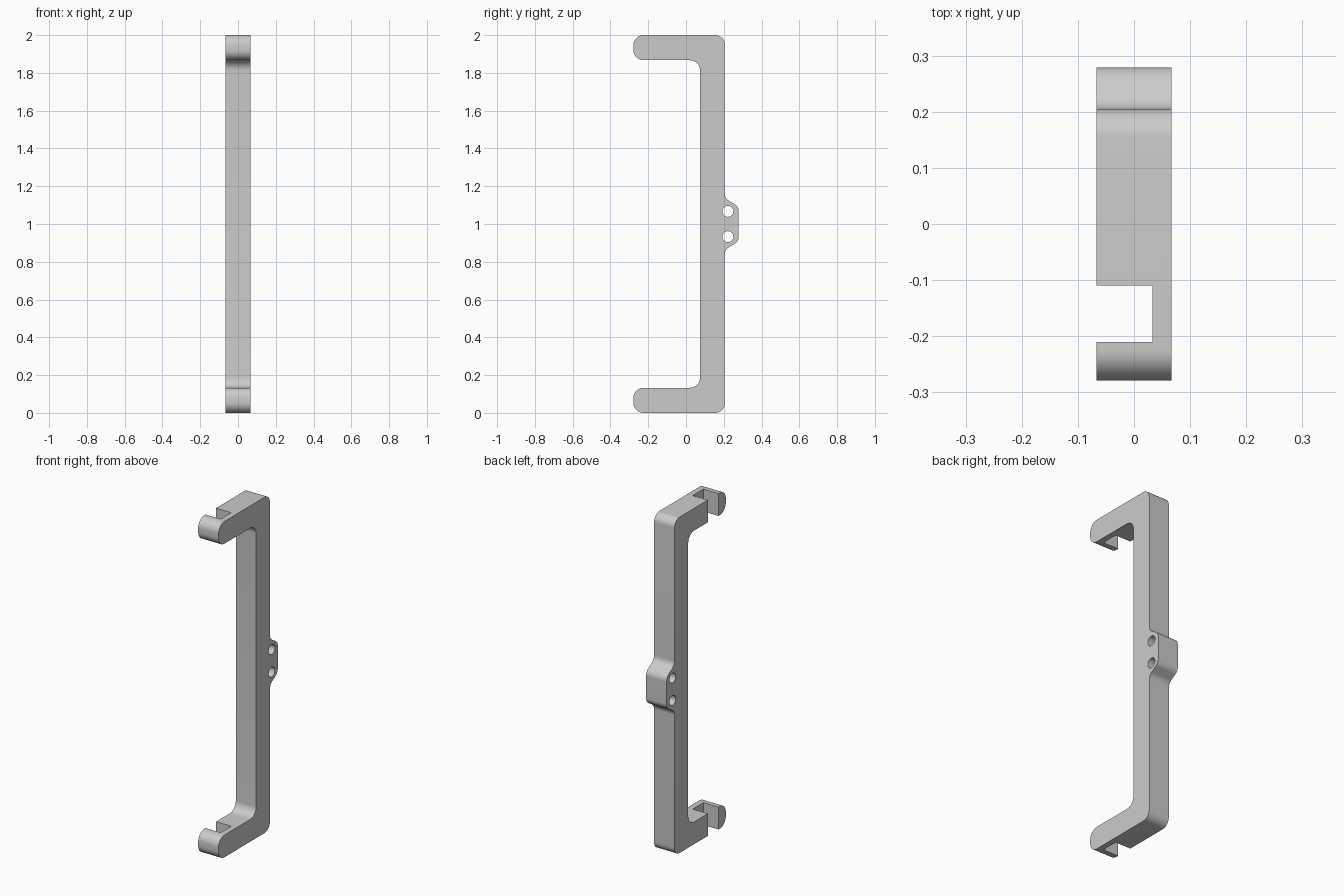
import bpy
import bmesh
import math
from mathutils import Vector, Matrix

old = bpy.data.objects.get("Cube")
if old:
    bpy.data.objects.remove(old, do_unlink=True)

HALF_W = 0.067

grey = bpy.data.materials.new("light grey")
grey.use_nodes = True
grey.diffuse_color = (0.6, 0.6, 0.6, 1)
grey.node_tree.nodes["Principled BSDF"].inputs["Base Color"].default_value = (0.6, 0.6, 0.6, 1)


def rounded(corners, steps=10):
    """Replace each (y, z, radius) corner with a tangent arc."""
    out = []
    for i, (y, z, r) in enumerate(corners):
        p = Vector((y, z))
        a = (Vector(corners[i - 1][:2]) - p).normalized()
        b = (Vector(corners[(i + 1) % len(corners)][:2]) - p).normalized()
        half = a.angle(b) / 2
        centre = p + (a + b).normalized() * r / math.sin(half)
        start = p + a * r / math.tan(half) - centre
        end = p + b * r / math.tan(half) - centre
        sweep = math.atan2(start.x * end.y - start.y * end.x, start.dot(end))
        for k in range(steps + 1):
            out.append(centre + Matrix.Rotation(sweep * k / steps, 2) @ start)
    return out


def make_object(name, bm):
    bmesh.ops.recalc_face_normals(bm, faces=bm.faces)
    mesh = bpy.data.meshes.new(name)
    bm.to_mesh(mesh)
    bm.free()
    mesh.materials.append(grey)
    obj = bpy.data.objects.new(name, mesh)
    bpy.context.collection.objects.link(obj)
    return obj


# Bracket outline: upper half listed, lower half mirrored about mid height
upper = [
    (0.279, 1.092, 0.045),   # lug outer corner
    (0.205, 1.136, 0.045),   # lug root
    (0.205, 2.0, 0.05),      # outer corner
    (-0.279, 2.0, 0.055),    # hook tip
    (-0.279, 1.867, 0.055),
    (0.075, 1.867, 0.055),   # inner corner
]
lower = [(y, 2 - z, r) for y, z, r in reversed(upper)]

bm = bmesh.new()
face = bm.faces.new([bm.verts.new((-HALF_W, p.x, p.y)) for p in rounded(upper + lower)])
ext = bmesh.ops.extrude_face_region(bm, geom=[face])
bmesh.ops.translate(bm, vec=(2 * HALF_W, 0, 0),
                    verts=[v for v in ext["geom"] if isinstance(v, bmesh.types.BMVert)])
bracket = make_object("bracket", bm)

cutters = []

# Open slot in each arm
for label, z in (("upper", 1.93), ("lower", 0.07)):
    bm = bmesh.new()
    place = Matrix.Translation((-0.067, -0.16, z)) @ Matrix.Diagonal((0.2, 0.1, 0.3, 1))
    bmesh.ops.create_cube(bm, size=1, matrix=place)
    cutters.append(make_object(label + "_slot_cutter", bm))

# Two cross holes in the lug
for label, z in (("upper", 1.067), ("lower", 0.933)):
    bm = bmesh.new()
    place = Matrix.Translation((0, 0.222, z)) @ Matrix.Rotation(math.pi / 2, 4, "Y")
    bmesh.ops.create_cone(bm, cap_ends=True, segments=32, radius1=0.029,
                          radius2=0.029, depth=0.4, matrix=place)
    cutters.append(make_object(label + "_hole_cutter", bm))

bpy.ops.object.select_all(action="DESELECT")
bracket.select_set(True)
bpy.context.view_layer.objects.active = bracket
for cutter in cutters:
    mod = bracket.modifiers.new(cutter.name, "BOOLEAN")
    mod.operation = "DIFFERENCE"
    mod.solver = "EXACT"
    mod.object = cutter
    bpy.ops.object.modifier_apply(modifier=mod.name)
for cutter in cutters:
    bpy.data.objects.remove(cutter, do_unlink=True)

bpy.ops.object.shade_smooth_by_angle(angle=math.radians(30))
